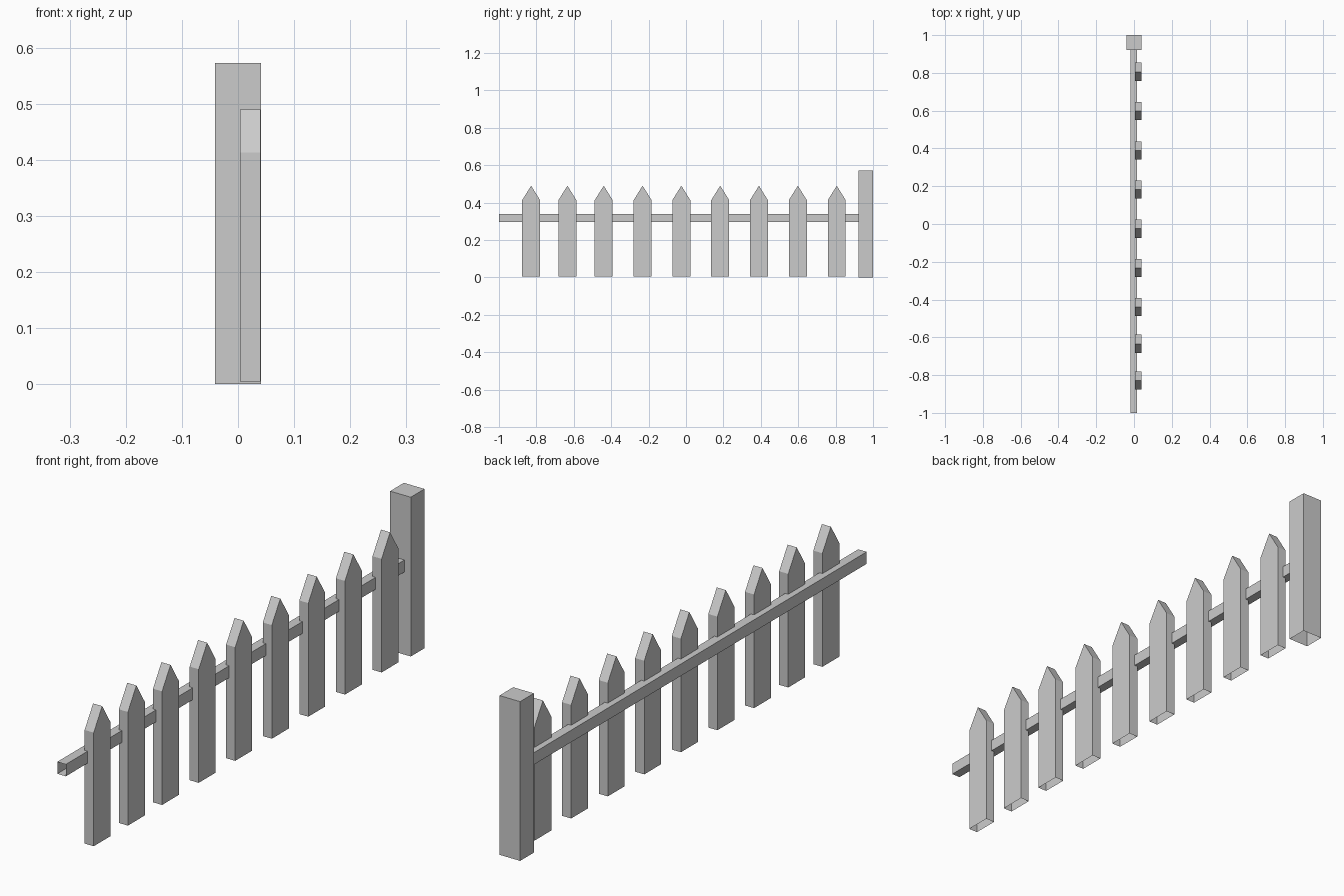
import bpy

cube = bpy.data.objects.get("Cube")
if cube:
    bpy.data.objects.remove(cube, do_unlink=True)

GREY = (0.6, 0.6, 0.6, 1.0)
grey = bpy.data.materials.new("grey_wood")
grey.use_nodes = True
grey.diffuse_color = GREY
bsdf = next(n for n in grey.node_tree.nodes if n.type == 'BSDF_PRINCIPLED')
bsdf.inputs["Base Color"].default_value = GREY


def add_prism(name, near, far, skip_sides=(), caps=True):
    """Join two matching outlines into a prism, leaving chosen sides open."""
    n = len(near)
    faces = [(i, (i + 1) % n, (i + 1) % n + n, i + n)
             for i in range(n) if i not in skip_sides]
    if caps:
        faces += [tuple(reversed(range(n))), tuple(range(n, 2 * n))]
    mesh = bpy.data.meshes.new(name)
    mesh.from_pydata(near + far, [], faces)
    mesh.materials.append(grey)
    obj = bpy.data.objects.new(name, mesh)
    bpy.context.collection.objects.link(obj)
    return obj


def along_x(name, outline, x0, x1):
    """Extrude a (y, z) outline along x; its first edge is the open underside."""
    return add_prism(name, [(x0, y, z) for y, z in outline],
                     [(x1, y, z) for y, z in outline], skip_sides=(0,))


# End post, open underneath
along_x("end_post", [(0.922, 0), (1, 0), (1, 0.572), (0.922, 0.572)],
        -0.041, 0.041)

# Rail: hollow tube with open ends
section = [(-0.018, 0.297), (0.016, 0.297), (0.016, 0.34), (-0.018, 0.34)]
add_prism("rail", [(x, -1, z) for x, z in section],
          [(x, 0.925, z) for x, z in section], caps=False)

# Pointed pickets, open underneath
HALF = 0.048
centres = [-0.828, -0.634, -0.44, -0.232, -0.025, 0.183, 0.39, 0.598, 0.806]
for number, y in enumerate(centres, 1):
    outline = [(y - HALF, 0.005), (y + HALF, 0.005), (y + HALF, 0.413),
               (y, 0.49), (y - HALF, 0.413)]
    along_x(f"picket_{number}", outline, 0.004, 0.04)

# Make the rail's sides face outward
rail = bpy.data.objects["rail"].data
rail.flip_normals()
